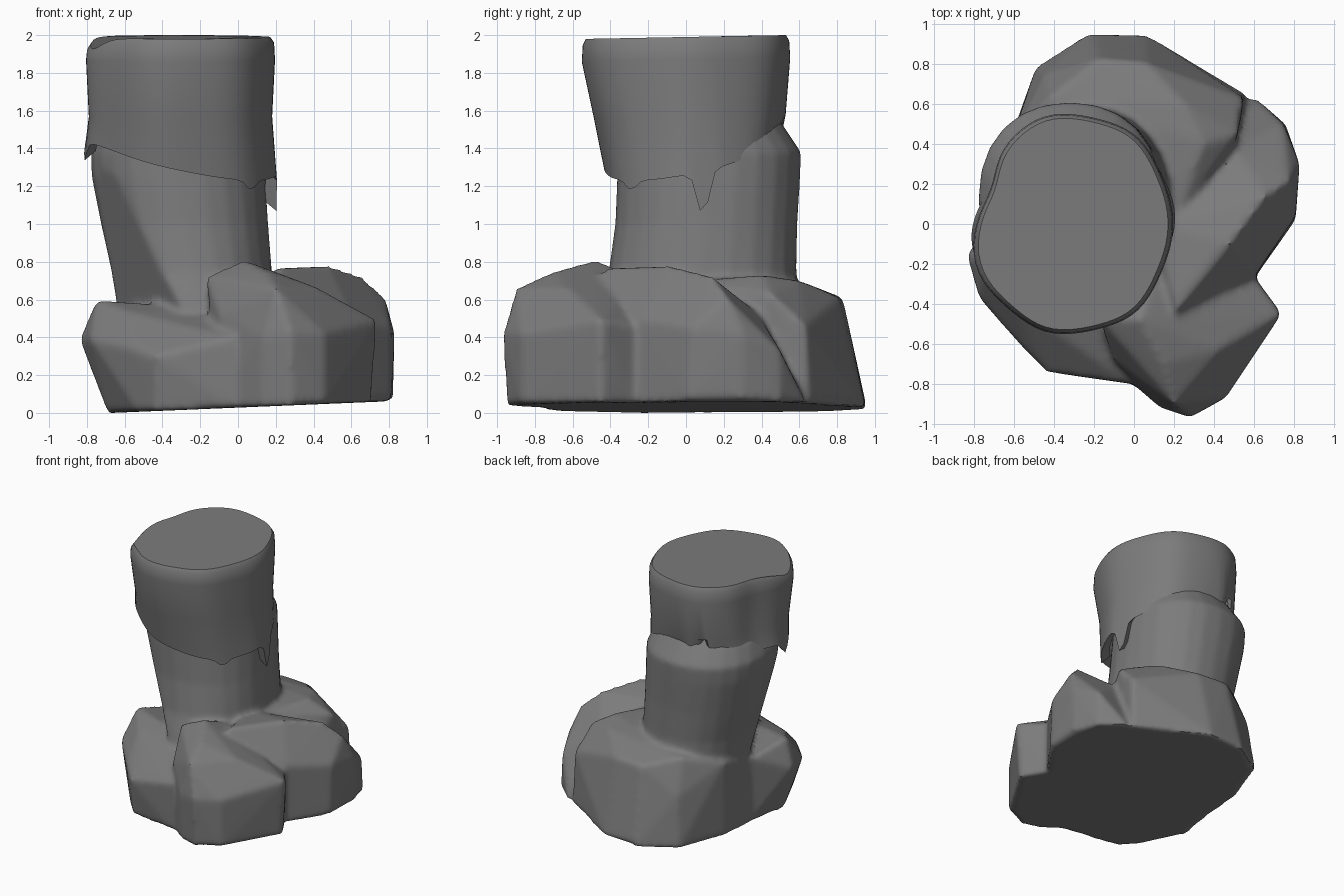
import bpy, bmesh
from math import cos, sin, pi, radians, exp
from mathutils import Vector

old = bpy.data.objects.get("Cube")
if old:
    bpy.data.objects.remove(old)

stone = bpy.data.materials.new("dark grey stone")
stone.use_nodes = True
GREY = (0.2, 0.2, 0.2, 1)
stone.diffuse_color = GREY
stone.node_tree.nodes["Principled BSDF"].inputs["Base Color"].default_value = GREY


def make_object(name, bm):
    """Turn a bmesh into the active, selected object."""
    bmesh.ops.recalc_face_normals(bm, faces=bm.faces)
    mesh = bpy.data.meshes.new(name)
    bm.to_mesh(mesh)
    bm.free()
    mesh.materials.append(stone)
    obj = bpy.data.objects.new(name, mesh)
    bpy.context.collection.objects.link(obj)
    bpy.ops.object.select_all(action='DESELECT')
    obj.select_set(True)
    bpy.context.view_layer.objects.active = obj
    return obj


def rock(bm, foot, upper):
    """Convex boulder from a foot outline and a few upper corners."""
    corners = [(x, y, 0.028 + 0.042 * x) for x, y in foot] + upper
    verts = [bm.verts.new(c) for c in corners]
    bmesh.ops.convex_hull(bm, input=verts)
    for v in verts:
        if not v.link_faces:
            bm.verts.remove(v)


def oval(a, power):
    c, s = cos(a), sin(a)
    squash = lambda v: (1 if v > 0 else -1) * abs(v) ** (2 / power)
    return squash(c), squash(s)


def loft(rings):
    """Skin a stack of equally long rings and close the first one."""
    bm = bmesh.new()
    rows = [[bm.verts.new(p) for p in ring] for ring in rings]
    count = len(rows[0])
    for low, high in zip(rows, rows[1:]):
        for i in range(count):
            j = (i + 1) % count
            bm.faces.new((low[i], low[j], high[j], high[i]))
    bm.faces.new(rows[0])
    return bm, rows[-1]


# Column: each level holds height, x limits and y limits
levels = [(0.2, -0.6, 0.2, -0.54, 0.6), (0.45, -0.64, 0.2, -0.5, 0.6), (0.6, -0.65, 0.19, -0.46, 0.6),
          (0.75, -0.67, 0.18, -0.41, 0.585), (1, -0.725, 0.16, -0.375, 0.59),
          (1.25, -0.775, 0.145, -0.365, 0.605), (1.38, -0.78, 0.135, -0.36, 0.61),
          (1.5, -0.73, 0.1, -0.36, 0.53), (1.7, -0.6, 0, -0.3, 0.4)]
STEPS = 24
rings = []
for z, left, right, front, back in levels:
    ring = []
    for i in range(STEPS):
        u, v = oval(2 * pi * i / STEPS, 2.2)
        ring.append(((left + right) / 2 + u * (right - left) / 2,
                     (front + back) / 2 + v * (back - front) / 2, z))
    rings.append(ring)
body, top_ring = loft(rings)
body.faces.new(top_ring)

# Slanted cut on the front left of the column
crease_top, crease_low, crease_side = (Vector((-0.64, -0.3, 1.35)), Vector((-0.32, -0.4, 0.5)),
                                       Vector((-0.66, 0.15, 0.55)))
cut = bmesh.ops.bisect_plane(
    body, geom=body.verts[:] + body.edges[:] + body.faces[:], plane_co=crease_top, clear_inner=True,
    plane_no=(crease_low - crease_top).cross(crease_side - crease_top))
rim = [e for e in cut["geom_cut"] if isinstance(e, bmesh.types.BMEdge)]
bmesh.ops.holes_fill(body, edges=rim, sides=0)

# Front boulder
rock(body,
     [(-0.1, -0.72), (0.13, -0.9), (0.28, -0.95), (0.46, -0.87), (0.56, -0.69), (0.71, -0.45),
      (0.6, -0.26), (0, -0.3)],
     [(0.13, -0.92, 0.4), (0.28, -0.97, 0.42), (0.46, -0.87, 0.42), (0.2, -0.9, 0.66),
      (0.15, -0.7, 0.75), (0.43, -0.63, 0.66), (0.61, -0.54, 0.55), (0.74, -0.45, 0.49),
      (0.03, -0.48, 0.81), (-0.17, -0.48, 0.72), (-0.1, -0.68, 0.52), (0.1, -0.25, 0.72),
      (0.6, -0.26, 0.46)])

# Side boulder
rock(body,
     [(0.18, -0.54), (0.62, -0.25), (0.81, 0.02), (0.82, 0.3), (0.76, 0.5), (0.6, 0.64), (0.1, 0.3)],
     [(0.17, -0.54, 0.67), (0.22, -0.42, 0.77), (0.48, -0.1, 0.78), (0.66, 0.14, 0.72),
      (0.61, -0.25, 0.5), (0.81, 0.04, 0.45), (0.83, 0.3, 0.42), (0.78, 0.22, 0.61),
      (0.75, 0.5, 0.33), (0.5, 0.38, 0.53), (0.1, 0, 0.72)])

# Back boulder
rock(body,
     [(-0.66, 0), (-0.63, 0.4), (-0.49, 0.79), (-0.22, 0.96), (0.06, 0.95), (0.22, 0.82), (0.56, 0.65), (0.4, 0)],
     [(-0.66, 0, 0.5), (-0.62, 0.4, 0.59), (-0.42, 0.64, 0.67), (-0.18, 0.83, 0.61),
      (0.06, 0.81, 0.61), (0.25, 0.6, 0.7), (0.35, 0.4, 0.73), (0.55, 0.63, 0.46),
      (0.52, 0.45, 0.63), (0.2, 0, 0.7), (-0.45, 0.75, 0.4)])

# Left boulder
rock(body,
     [(-0.64, 0.1), (-0.69, -0.25), (-0.53, -0.6), (-0.44, -0.7), (-0.02, -0.8), (0.2, -0.3)],
     [(-0.84, -0.16, 0.39), (-0.78, -0.37, 0.39), (-0.75, -0.2, 0.6), (-0.6, -0.4, 0.54),
      (-0.3, -0.44, 0.51), (-0.55, -0.63, 0.34), (-0.44, -0.74, 0.3), (-0.02, -0.8, 0.4),
      (-0.66, 0.1, 0.52), (0, -0.45, 0.54)])

# Solid middle that joins the boulders
rock(body,
     [(-0.62, 0.1), (-0.5, -0.55), (0, -0.75), (0.5, -0.4), (0.6, -0.2), (0.5, 0.4), (-0.58, 0.4)],
     [(-0.6, 0.1, 0.45), (-0.2, -0.4, 0.5), (0.1, -0.5, 0.6), (0.5, -0.25, 0.5), (0.4, 0.4, 0.5)])

# Fuse column and boulders into one weathered skin
pillar = make_object("column_and_boulders", body)
fuse = pillar.modifiers.new("fuse", 'REMESH')
fuse.mode = 'VOXEL'
fuse.voxel_size = 0.02
wear = pillar.modifiers.new("wear", 'SMOOTH')
wear.factor = 0.5
wear.iterations = 8
for modifier in (fuse.name, wear.name):
    bpy.ops.object.modifier_apply(modifier=modifier)

# Open the column top where the cap hides it
skin = bmesh.new()
skin.from_mesh(pillar.data)
hidden = [f for f in skin.faces if f.calc_center_median().z > 1.58]
bmesh.ops.delete(skin, geom=hidden, context='FACES')
for f in skin.faces:
    f.material_index = 0
skin.to_mesh(pillar.data)
skin.free()
bpy.ops.object.shade_smooth_by_angle(angle=radians(40))

# Overhanging cap with a slanted, ragged hem; drips are angle, width, drop
drips = [(7, 5, 0.24), (-43, 6, 0.05), (100, 4, 0.1), (118, 4, 0.12), (109, 4, -0.08),
         (195, 7, 0.1), (165, 30, 0.08)]


def bump(a, angle, width):
    off = (a - radians(angle) + pi) % (2 * pi) - pi
    return exp(-(off / radians(width)) ** 2)


def hem(a):
    z = 1.38 - 0.15 * cos(a + radians(40))
    return z - sum(drop * bump(a, angle, width) for angle, width, drop in drips)


# Rows: height (None follows the hem), x scale, y scale, y shift
rows = [(2, 0.95, 0.96, 0), (1.97, 0.99, 0.99, 0), (1.88, 1, 1, 0), (1.58, 0.97, 0.92, 0.02),
        (None, 1.02, 0.84, 0.03), ("inside", 0.9, 0.72, 0.03)]
STEPS = 72
rings = []
for z, sx, sy, shift in rows:
    ring = []
    for i in range(STEPS):
        a = 2 * pi * i / STEPS
        u, v = oval(a, 2.08)
        facet = 1 + 0.012 * cos(7 * a) - 0.14 * bump(a, 158, 20) + 0.02 * bump(a, 195, 20)
        if z is None:
            height = hem(a)
        elif z == "inside":
            height = hem(a) + 0.05
        else:
            height = z - 0.01 + 0.01 * v - 0.06 * bump(a, 200, 17) * (z > 1.9)
        ring.append((-0.31 + 0.5 * u * sx * facet, shift + 0.55 * v * sy * facet, height))
    rings.append(ring)
cap, inner_ring = loft(rings)
make_object("cap", cap)
bpy.ops.object.shade_smooth_by_angle(angle=radians(40))
